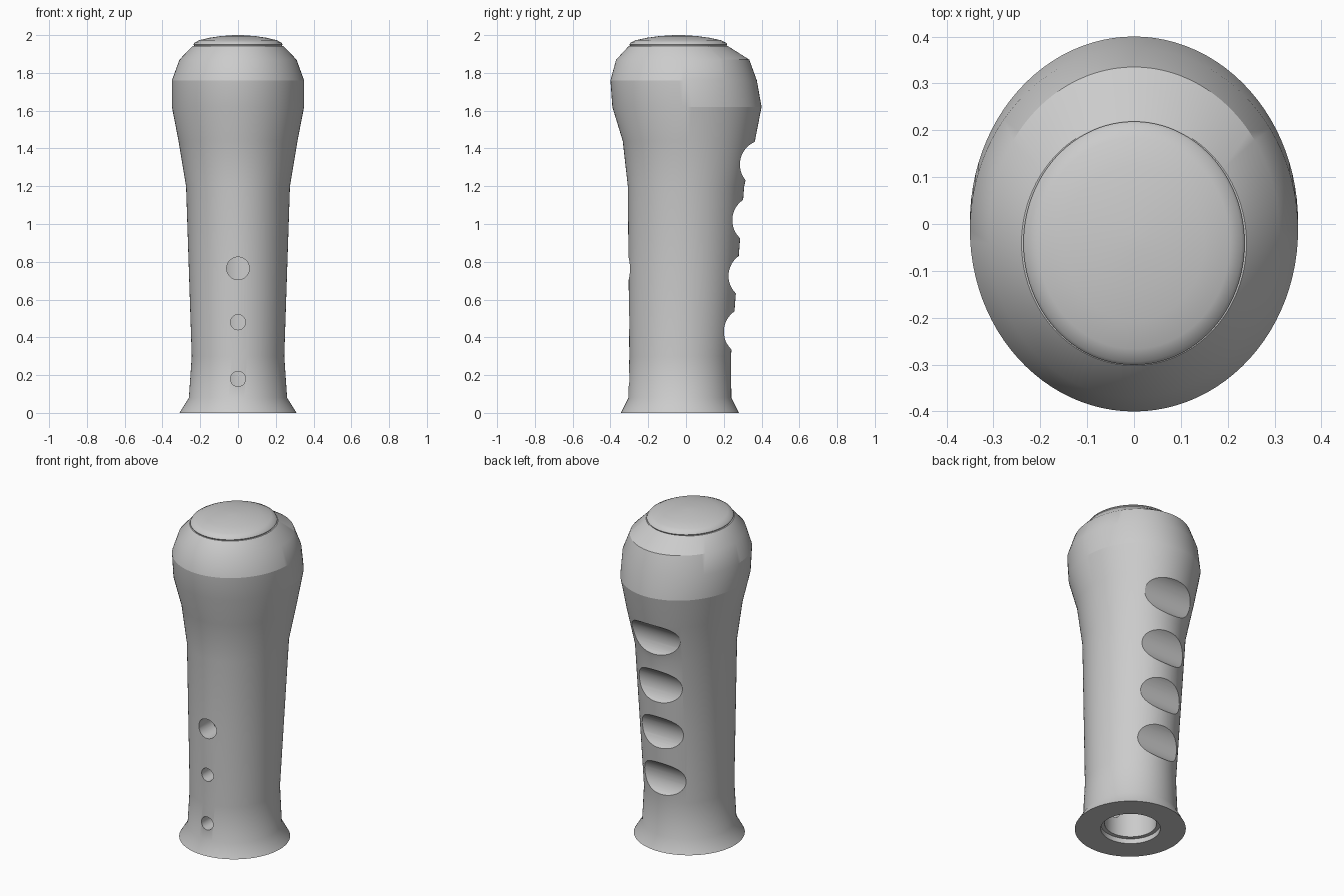
import bpy, bmesh, math
from mathutils import Matrix

cube = bpy.data.objects.get("Cube")
if cube:
    bpy.data.objects.remove(cube, do_unlink=True)

grey = bpy.data.materials.new("grip grey")
grey.use_nodes = True
grey.diffuse_color = (0.6, 0.6, 0.6, 1)
grey.node_tree.nodes["Principled BSDF"].inputs["Base Color"].default_value = (0.6, 0.6, 0.6, 1)

SEGMENTS = 96


def to_object(bm, name):
    bmesh.ops.recalc_face_normals(bm, faces=bm.faces[:])
    mesh = bpy.data.meshes.new(name)
    bm.to_mesh(mesh)
    bm.free()
    mesh.materials.append(grey)
    obj = bpy.data.objects.new(name, mesh)
    bpy.context.collection.objects.link(obj)
    return obj


def loft(name, sections):
    """Closed skin over elliptical sections (z, half width, front y, back y)."""
    bm = bmesh.new()
    rings = []
    for z, rx, front, back in sections:
        ring = []
        for i in range(SEGMENTS):
            a = math.tau * i / SEGMENTS
            y = (front + back) / 2 + (back - front) / 2 * math.sin(a)
            ring.append(bm.verts.new((rx * math.cos(a), y, z)))
        rings.append(ring)
    for low, high in zip(rings, rings[1:]):
        for i in range(SEGMENTS):
            j = (i + 1) % SEGMENTS
            bm.faces.new((low[i], low[j], high[j], high[i]))
    bm.faces.new(rings[0])
    bm.faces.new(rings[-1])
    return to_object(bm, name)


def rod(name, radius, length, centre, axis):
    """Cylinder lying along x or y."""
    bm = bmesh.new()
    turn = Matrix.Rotation(math.pi / 2, 4, "Y" if axis == "X" else "X")
    bmesh.ops.create_cone(bm, cap_ends=True, segments=48, radius1=radius, radius2=radius,
                          depth=length, matrix=Matrix.Translation(centre) @ turn)
    return to_object(bm, name)


def activate(obj):
    bpy.ops.object.select_all(action="DESELECT")
    obj.select_set(True)
    bpy.context.view_layer.objects.active = obj


def carve(obj, cutter):
    mod = obj.modifiers.new("carve", "BOOLEAN")
    mod.operation = "DIFFERENCE"
    mod.solver = "EXACT"
    mod.object = cutter
    activate(obj)
    bpy.ops.object.modifier_apply(modifier=mod.name)
    bpy.data.objects.remove(cutter, do_unlink=True)


# Grip body: flared foot, slim handle, swollen head
SHOULDER_BACK, SHOULDER_FRONT = 1.62, 1.76
body = loft("grip_body", [
    (0, 0.31, -0.345, 0.28),
    (0.08, 0.26, -0.305, 0.24),
    (0.3, 0.245, -0.30, 0.238),
    (0.75, 0.26, -0.304, 0.273),
    (1.2, 0.275, -0.308, 0.308),
    (1.44, 0.315, -0.335, 0.365),
    (SHOULDER_BACK, 0.35, -0.39, 0.40),
    (SHOULDER_FRONT, 0.35, -0.40, 0.375),
    (1.87, 0.31, -0.37, 0.335),
    (1.943, 0.24, -0.302, 0.22),
])

# Finger grooves across the back
for y, z in [(0.415, 1.315), (0.375, 1.02), (0.355, 0.725), (0.33, 0.43)]:
    carve(body, rod("groove_cutter", 0.13, 1, (0, y, z), "X"))

# Stepped bore in the underside
bore_y = -0.03
carve(body, loft("bore_cutter", [
    (z, r, bore_y - r, bore_y + r)
    for z, r in [(-0.05, 0.167), (0.03, 0.167), (0.031, 0.145), (0.95, 0.145)]
]))

# Round holes through the front wall
for z, r in [(0.765, 0.06), (0.48, 0.04), (0.18, 0.04)]:
    carve(body, rod("hole_cutter", r, 0.4, (0, -0.3, z), "Y"))

# Smooth shading with a crease round the head, higher in front than behind
activate(body)
bpy.ops.object.shade_smooth_by_angle(angle=math.radians(30))
bm = bmesh.new()
bm.from_mesh(body.data)
for edge in bm.edges:
    mid = (edge.verts[0].co + edge.verts[1].co) / 2
    level = SHOULDER_BACK if mid.y > 0 else SHOULDER_FRONT
    if all(abs(v.co.z - level) < 0.001 for v in edge.verts):
        edge.smooth = False
bm.to_mesh(body.data)
bm.free()

# Domed cap on the head
cap_y, stretch = -0.041, 1.1
cap = loft("top_cap", [
    (z, r, cap_y - r * stretch, cap_y + r * stretch)
    for z, r in [(1.93, 0.23), (1.944, 0.232), (1.95, 0.236), (1.96, 0.23), (1.973, 0.205),
                 (1.986, 0.15), (1.995, 0.09), (2.0, 0.02)]
])
activate(cap)
bpy.ops.object.shade_smooth_by_angle(angle=math.radians(40))
